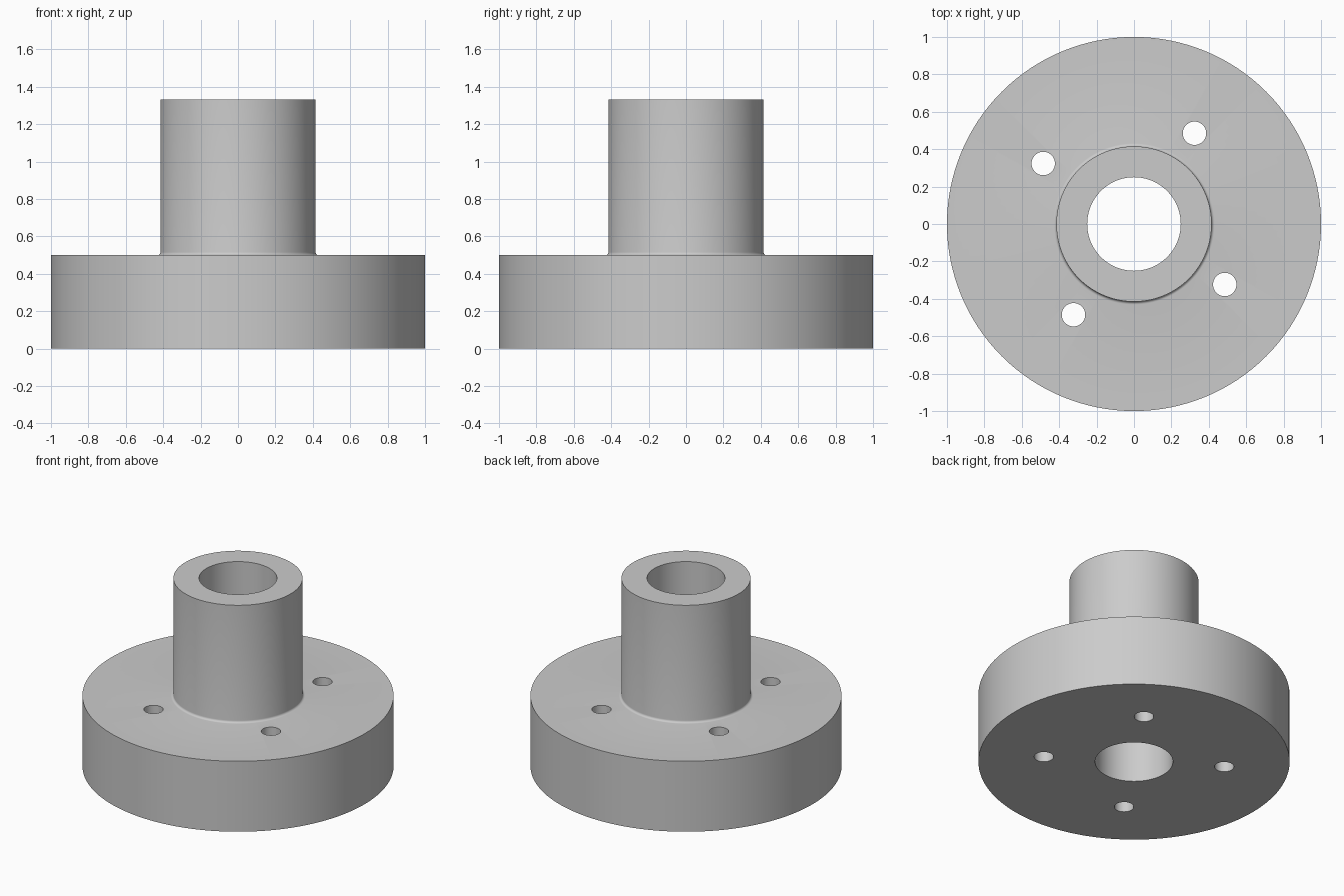
import bpy, bmesh, math

if "Cube" in bpy.data.objects:
    bpy.data.objects.remove(bpy.data.objects["Cube"])

SEGMENTS = 128
BORE, HUB, RIM = 0.25, 0.415, 1.0
BASE_TOP, HUB_TOP, FILLET = 0.5, 1.333, 0.016

grey = bpy.data.materials.new("plain grey")
grey.diffuse_color = (0.6, 0.6, 0.6, 1)
grey.use_nodes = True
grey.node_tree.nodes["Principled BSDF"].inputs["Base Color"].default_value = grey.diffuse_color


def lathe(name, profile):
    """Revolve a closed (radius, height) profile around z."""
    bm = bmesh.new()
    rings = []
    for i in range(SEGMENTS):
        a = 2 * math.pi * i / SEGMENTS
        rings.append([bm.verts.new((r * math.cos(a), r * math.sin(a), z)) for r, z in profile])
    n = len(profile)
    for i in range(SEGMENTS):
        p, q = rings[i], rings[(i + 1) % SEGMENTS]
        for j in range(n):
            k = (j + 1) % n
            bm.faces.new((p[j], q[j], q[k], p[k]))
    bmesh.ops.recalc_face_normals(bm, faces=bm.faces)
    mesh = bpy.data.meshes.new(name)
    bm.to_mesh(mesh)
    bm.free()
    mesh.materials.append(grey)
    obj = bpy.data.objects.new(name, mesh)
    bpy.context.collection.objects.link(obj)
    return obj


# Flange and hub in one turned piece, with a small fillet at the hub's foot
fillet = []
for i in range(6):
    t = math.pi / 2 * i / 5
    fillet.append((HUB + FILLET * (1 - math.sin(t)), BASE_TOP + FILLET * (1 - math.cos(t))))
profile = [(BORE, 0), (RIM, 0), (RIM, BASE_TOP)] + fillet + [(HUB, HUB_TOP), (BORE, HUB_TOP)]
flange = lathe("flanged_hub", profile)

# Four bolt holes on a rotated bolt circle
bm = bmesh.new()
for i in range(4):
    a = math.radians(56.3 + 90 * i)
    made = bmesh.ops.create_cone(bm, cap_ends=True, segments=48, radius1=0.0625,
                                 radius2=0.0625, depth=1.0)
    bmesh.ops.translate(bm, verts=made["verts"],
                        vec=(0.583 * math.cos(a), 0.583 * math.sin(a), 0.25))
mesh = bpy.data.meshes.new("bolt_hole_cutter")
bm.to_mesh(mesh)
bm.free()
mesh.materials.append(grey)
cutter = bpy.data.objects.new("bolt_hole_cutter", mesh)
bpy.context.collection.objects.link(cutter)
cutter.hide_render = True

cut = flange.modifiers.new("bolt_holes", "BOOLEAN")
cut.operation = "DIFFERENCE"
cut.solver = "EXACT"
cut.object = cutter

# Apply the cut, then smooth the curved walls
bpy.context.view_layer.objects.active = flange
flange.select_set(True)
bpy.ops.object.modifier_apply(modifier=cut.name)
bpy.data.objects.remove(cutter)
bpy.ops.object.shade_smooth_by_angle(angle=math.radians(30))
